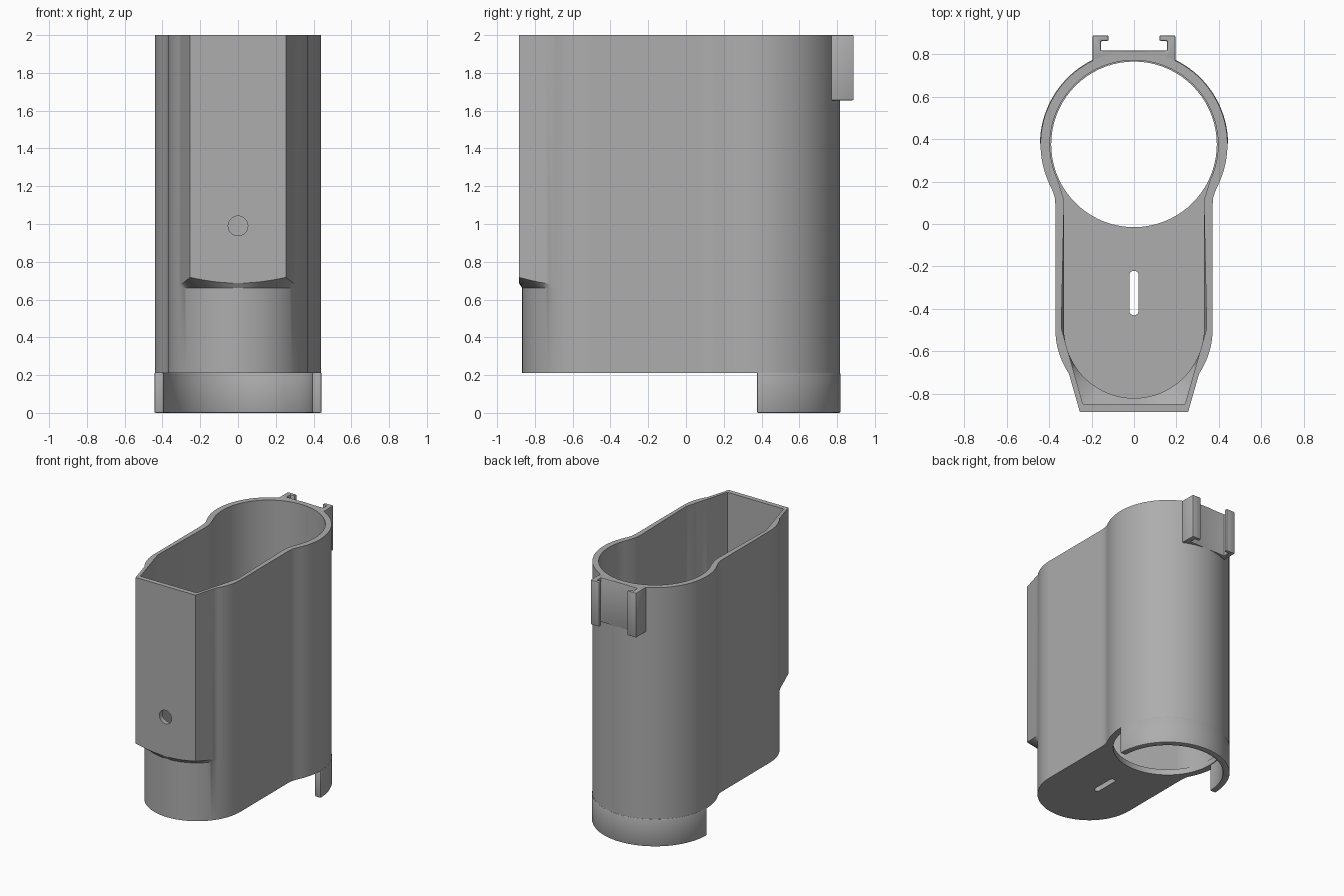
import bpy, bmesh
from math import sin, cos, atan2, radians, pi, tau

if "Cube" in bpy.data.objects:
    bpy.data.objects.remove(bpy.data.objects["Cube"])

grey = bpy.data.materials.new("plain grey")
grey.use_nodes = True
colour = (0.42, 0.42, 0.42, 1)
grey.diffuse_color = colour
grey.node_tree.nodes["Principled BSDF"].inputs["Base Color"].default_value = colour

BORE_Y = 0.375   # centre of the round tube


def loft(name, rings):
    """Closed solid skinned through rings of equal length."""
    bm = bmesh.new()
    loops = [[bm.verts.new(p) for p in ring] for ring in rings]
    n = len(loops[0])
    for a, b in zip(loops, loops[1:]):
        for i in range(n):
            j = (i + 1) % n
            bm.faces.new((a[i], a[j], b[j], b[i]))
    bm.faces.new(loops[0][::-1])
    bm.faces.new(loops[-1])
    bmesh.ops.recalc_face_normals(bm, faces=bm.faces)
    mesh = bpy.data.meshes.new(name)
    bm.to_mesh(mesh)
    bm.free()
    mesh.materials.append(grey)
    obj = bpy.data.objects.new(name, mesh)
    bpy.context.collection.objects.link(obj)
    return obj


def prism(name, pts, z0, z1):
    return loft(name, [[(x, y, z) for x, y in pts] for z in (z0, z1)])


def arc(cx, cy, r, a0, a1, n):
    angles = [radians(a0 + (a1 - a0) * i / n) for i in range(n + 1)]
    return [(cx + r * cos(a), cy + r * sin(a)) for a in angles]


def activate(obj):
    bpy.ops.object.select_all(action='DESELECT')
    obj.select_set(True)
    bpy.context.view_layer.objects.active = obj


def cut(obj, cutter):
    mod = obj.modifiers.new("cut", 'BOOLEAN')
    mod.operation = 'DIFFERENCE'
    mod.solver = 'EXACT'
    mod.object = cutter
    activate(obj)
    bpy.ops.object.modifier_apply(modifier=mod.name)
    bpy.data.objects.remove(cutter)


def finish(obj, bevel=0):
    activate(obj)
    if bevel:
        mod = obj.modifiers.new("soft edges", 'BEVEL')
        mod.width, mod.segments, mod.limit_method = bevel, 2, 'ANGLE'
        mod.angle_limit = radians(50)
        bpy.ops.object.modifier_apply(modifier=mod.name)
    bpy.ops.object.shade_smooth_by_angle(angle=radians(25))


def shell(name, tube_r, half_w, nose_y, corner_x, front_y, z0, z1):
    """Keyhole body: round nose below, angular nose above a chamfered step."""
    side = arc(0, BORE_Y, tube_r, 90, -25, 46)
    side += [(half_w + 0.011, 0.15), (half_w + 0.002, 0.12), (half_w, 0.08)]
    corner = atan2(nose_y - front_y, corner_x)
    angles = [corner * i / 20 for i in range(21)]
    angles += [corner + (pi / 2 - corner) * i / 10 for i in range(1, 11)]
    slope = 0.286
    round_nose, sharp_nose = [], []
    for a in angles:
        # distance along the ray to the slanted cheek and to the front plane
        cheek = (corner_x + slope * (nose_y - front_y)) / (cos(a) + slope * sin(a))
        front = (nose_y - front_y) / max(sin(a), 0.001)
        reach = max(half_w, min(cheek, front))
        for r, out in ((half_w, round_nose), (reach, sharp_nose)):
            out.append((r * cos(a), nose_y - r * sin(a), reach - half_w))

    def ring(nose, level):
        half = [(x, y, 0) for x, y in side] + nose
        full = half + [(-x, y, o) for x, y, o in half[-2:0:-1]]
        return [(x, y, level(o)) for x, y, o in full]

    return loft(name, [
        ring(round_nose, lambda o: z0),
        ring(round_nose, lambda o: 0.66),
        ring(sharp_nose, lambda o: 0.68 + 0.4 * o),
        ring(sharp_nose, lambda o: z1)])


# Hollow body
body = shell("body", 0.44, 0.37, -0.497, 0.255, -0.885, 0.21, 2)
cut(body, shell("cavity_cutter", 0.396, 0.33, -0.49, 0.24, -0.848, 0.255, 2.1))

# Floor openings: round bore and narrow slot
cut(body, prism("bore_cutter", arc(0, BORE_Y, 0.39, 0, 355, 71), 0.1, 0.4))
slot = arc(0, -0.242, 0.022, 0, 180, 10) + arc(0, -0.408, 0.022, 180, 360, 10)
cut(body, prism("slot_cutter", slot, 0.1, 0.4))

# Round hole in the front panel
hole = [[(0.052 * cos(tau * i / 32), y, 0.99 + 0.052 * sin(tau * i / 32))
         for i in range(32)] for y in (-1, -0.75)]
cut(body, loft("hole_cutter", hole))
finish(body)

# Half-round skirt under the tube
half_ring = arc(0, BORE_Y, 0.443, 0, 180, 60) + arc(0, BORE_Y, 0.393, 180, 0, 60)
skirt = prism("lower_skirt", half_ring, 0, 0.213)
finish(skirt, 0.008)

# Slotted clip on the back
half_clip = [(0.195, 0.755), (0.195, 0.888), (0.12, 0.888),
             (0.12, 0.862), (0.155, 0.862), (0.155, 0.816)]
clip_profile = half_clip + [(-x, y) for x, y in half_clip[::-1]]
clip_profile += arc(0, BORE_Y, 0.42, 115, 65, 12)
clip = prism("back_clip", clip_profile, 1.655, 2)
finish(clip, 0.006)
